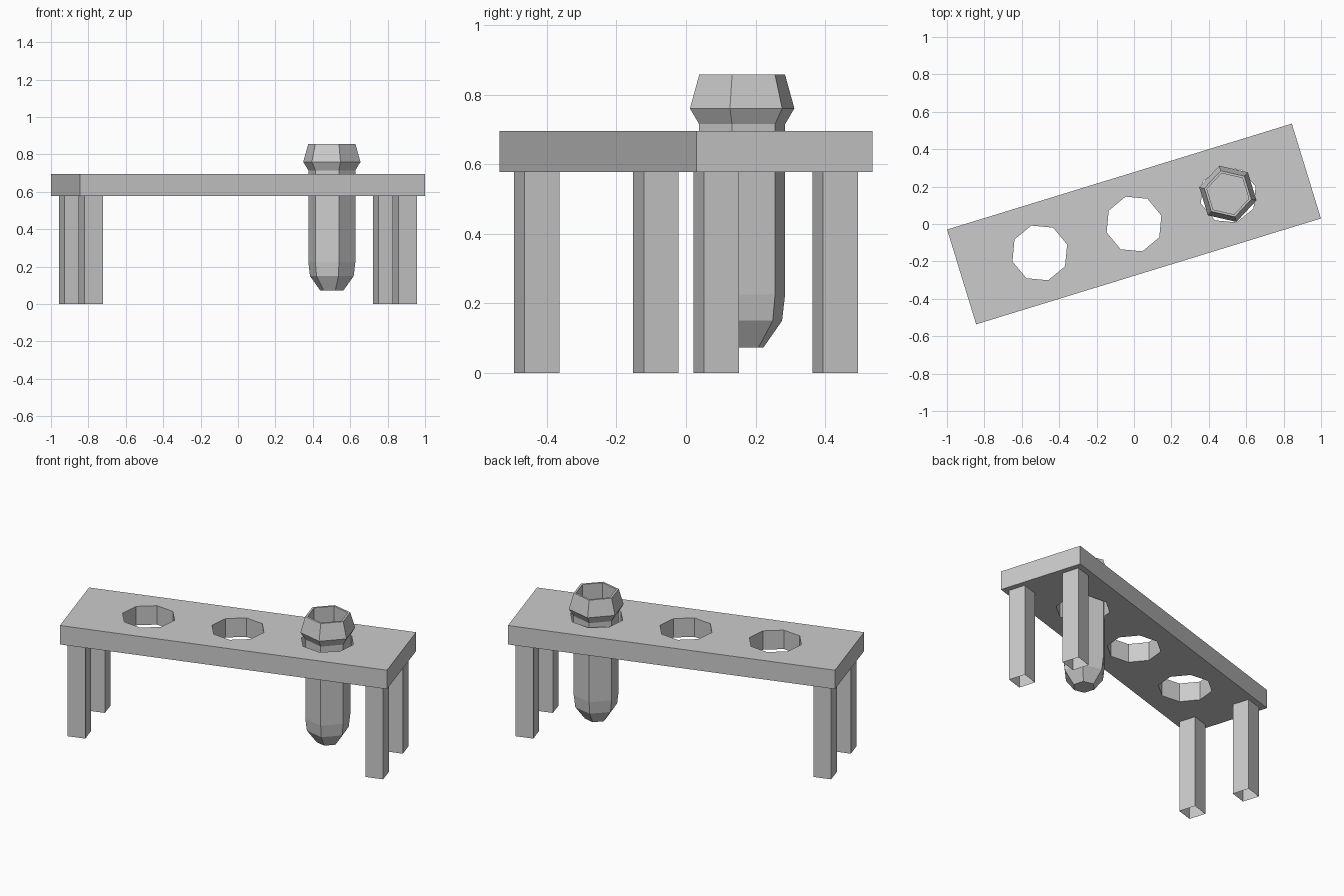
import bpy, bmesh, math
from mathutils import Matrix

cube = bpy.data.objects.get("Cube")
if cube:
    bpy.data.objects.remove(cube, do_unlink=True)

TURN = Matrix.Rotation(math.radians(17.07), 4, 'Z')  # the rack stands at an angle
PLATE_LOW, PLATE_TOP = 0.578, 0.695
HOLE_SPACING = 0.527

grey = bpy.data.materials.new("plain grey")
grey.use_nodes = True
grey.diffuse_color = (0.6, 0.6, 0.6, 1)
bsdf = next(n for n in grey.node_tree.nodes if n.type == 'BSDF_PRINCIPLED')
bsdf.inputs["Base Color"].default_value = grey.diffuse_color


def finish(name, bm):
    bmesh.ops.recalc_face_normals(bm, faces=bm.faces)
    mesh = bpy.data.meshes.new(name)
    bm.to_mesh(mesh)
    bm.free()
    mesh.materials.append(grey)
    obj = bpy.data.objects.new(name, mesh)
    obj.matrix_world = TURN
    bpy.context.collection.objects.link(obj)
    return obj


def box(name, centre, size, open_ends=False):
    bm = bmesh.new()
    bmesh.ops.create_cube(bm, size=1, matrix=Matrix.Translation(centre) @ Matrix.Diagonal((*size, 1)))
    if open_ends:
        bm.normal_update()
        ends = [f for f in bm.faces if abs(f.normal.z) > 0.9]
        bmesh.ops.delete(bm, geom=ends, context='FACES_ONLY')
    return finish(name, bm)


def lathe(name, profile, sides, start, x=0, y=0):
    """Closed, faceted solid from (radius, height) rings."""
    bm = bmesh.new()
    rings = []
    for r, z in profile:
        angles = [start + 2 * math.pi * i / sides for i in range(sides)]
        rings.append([bm.verts.new((x + r * math.cos(a), y + r * math.sin(a), z)) for a in angles])
    for low, high in zip(rings, rings[1:]):
        for i in range(sides):
            j = (i + 1) % sides
            bm.faces.new((low[i], low[j], high[j], high[i]))
    bm.faces.new(rings[0])
    bm.faces.new(rings[-1])
    return finish(name, bm)


# Plate with three octagonal holes
plate = box("rack_plate", (0, 0, (PLATE_LOW + PLATE_TOP) / 2), (1.928, 0.53, PLATE_TOP - PLATE_LOW))
cutters = []
for k in (-1, 0, 1):
    cutter = lathe("hole_cutter", [(0.153, 0.5), (0.153, 0.8)], 8, 0, x=k * HOLE_SPACING)
    cutter.hide_render = True
    cutters.append(cutter)
    cut = plate.modifiers.new("hole", 'BOOLEAN')
    cut.operation = 'DIFFERENCE'
    cut.solver = 'EXACT'
    cut.object = cutter
bpy.context.view_layer.update()
cut_mesh = bpy.data.meshes.new_from_object(plate.evaluated_get(bpy.context.evaluated_depsgraph_get()))
plate.modifiers.clear()
plate.data = cut_mesh
for cutter in cutters:
    bpy.data.objects.remove(cutter, do_unlink=True)

# Four hollow square legs, open underneath
for side, sx in (("right", -1), ("left", 1)):
    for end, sy in (("front", -1), ("back", 1)):
        box(f"{end}_{side}_leg", (sx * 0.878, sy * 0.179, PLATE_LOW / 2),
            (0.105, 0.105, PLATE_LOW), open_ends=True)

# Six-sided tube: tapered foot, straight body, flared lip, then the hollow inside
tube_profile = [
    (0.064, 0.073), (0.12, 0.15), (0.129, 0.225), (0.129, 0.715),
    (0.157, 0.76), (0.129, 0.857), (0.115, 0.857), (0.115, 0.2),
]
lathe("tube", tube_profile, 6, math.radians(30), x=HOLE_SPACING, y=0.007)
